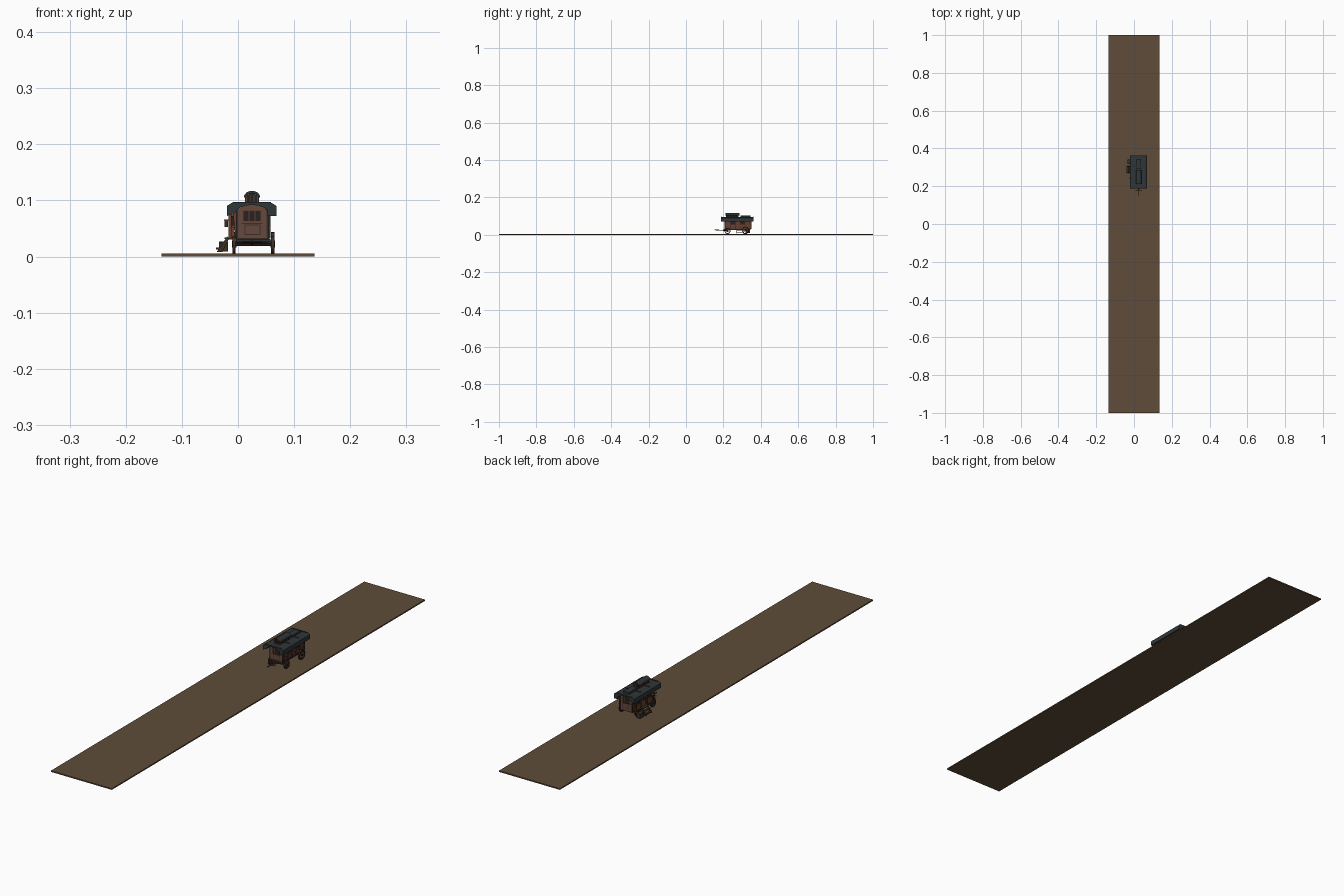
import bpy, bmesh, math
from mathutils import Matrix, Vector

if "Cube" in bpy.data.objects:
    bpy.data.objects.remove(bpy.data.objects["Cube"])


def material(name, r, g, b):
    m = bpy.data.materials.new(name)
    m.diffuse_color = (r, g, b, 1)
    m.use_nodes = True
    m.node_tree.nodes["Principled BSDF"].inputs["Base Color"].default_value = m.diffuse_color
    return m


EARTH = material("earth brown", 0.115, 0.073, 0.041)
ROOF = material("slate roof", 0.030, 0.037, 0.040)
RED = material("red brown wood", 0.150, 0.050, 0.026)
PANEL = material("faded panel wood", 0.130, 0.066, 0.048)
DARK = material("dark timber", 0.045, 0.028, 0.018)
GLASS = material("dark glass", 0.018, 0.016, 0.016)
IRON = material("iron", 0.030, 0.030, 0.030)
CX = 0.025  # centre line of the wagon


def finish(name, bm, mat):
    bmesh.ops.recalc_face_normals(bm, faces=bm.faces)
    me = bpy.data.meshes.new(name)
    bm.to_mesh(me)
    bm.free()
    me.materials.append(mat)
    ob = bpy.data.objects.new(name, me)
    bpy.context.collection.objects.link(ob)
    return ob


def box(name, x0, x1, y0, y1, z0, z1, mat):
    bm = bmesh.new()
    m = Matrix.Translation(((x0 + x1) / 2, (y0 + y1) / 2, (z0 + z1) / 2))
    bmesh.ops.create_cube(bm, size=1, matrix=m @ Matrix.Diagonal((x1 - x0, y1 - y0, z1 - z0, 1)))
    return finish(name, bm, mat)


def extrude(name, profile, y0, y1, mat):
    """Extrude an (x, z) outline along y."""
    bm = bmesh.new()
    f = bm.faces.new([bm.verts.new((x, y0, z)) for x, z in profile])
    r = bmesh.ops.extrude_face_region(bm, geom=[f])
    bmesh.ops.translate(bm, vec=(0, y1 - y0, 0), verts=[v for v in r["geom"] if isinstance(v, bmesh.types.BMVert)])
    return finish(name, bm, mat)


def rod(name, a, b, r, mat, sides=8):
    a, b = Vector(a), Vector(b)
    d = b - a
    bm = bmesh.new()
    bmesh.ops.create_cone(bm, cap_ends=True, segments=sides, radius1=r, radius2=r, depth=d.length,
                          matrix=Matrix.Translation((a + b) / 2) @ d.to_track_quat('Z', 'Y').to_matrix().to_4x4())
    return finish(name, bm, mat)


def arch(half, base, spring, top, n=8):
    """Outline with straight sides and a rounded top."""
    pts = [(CX - half, base), (CX + half, base)]
    for i in range(n + 1):
        a = math.pi * i / n
        pts.append((CX + half * math.cos(a), spring + (top - spring) * math.sin(a)))
    return pts


def wheel(name, x, y, z, r):
    bm = bmesh.new()
    n, w = 20, 0.0028
    rings = []
    for i in range(n):
        a = 2 * math.pi * i / n
        rings.append([bm.verts.new((x + dx, y + q * math.cos(a), z + q * math.sin(a)))
                      for dx, q in ((-w, r), (w, r), (w, r - 0.004), (-w, r - 0.004))])
    for i in range(n):
        p, q = rings[i], rings[(i + 1) % n]
        for k in range(4):
            bm.faces.new((p[k], p[(k + 1) % 4], q[(k + 1) % 4], q[k]))
    finish(name + "_rim", bm, DARK)
    rod(name + "_hub", (x - 0.004, y, z), (x + 0.004, y, z), 0.0045, IRON, 12)
    for i in range(4):
        a = math.pi * i / 4
        dy, dz = (r - 0.003) * math.cos(a), (r - 0.003) * math.sin(a)
        rod(f"{name}_spokes_{i}", (x, y - dy, z - dz), (x, y + dy, z + dz), 0.0012, RED, 6)


# road strip
box("road", -0.136, 0.136, -1, 1, 0, 0.005, EARTH)

# undercarriage
box("chassis", -0.003, 0.053, 0.205, 0.345, 0.025, 0.032, DARK)
box("front_bar", -0.004, 0.058, 0.200, 0.207, 0.026, 0.031, IRON)
for tag, y, r in (("front", 0.222, 0.016), ("rear", 0.318, 0.0195)):
    rod(tag + "_axle", (-0.007, y, 0.005 + r), (0.062, y, 0.005 + r), 0.002, IRON)
    for side, x in (("left", -0.007), ("right", 0.062)):
        wheel(f"{tag}_{side}_wheel", x, y, 0.0045 + r, r)

# draw pole with crossbar
rod("draw_pole", (CX, 0.225, 0.022), (CX, 0.152, 0.027), 0.002, DARK)
rod("draw_crossbar", (0.008, 0.177, 0.026), (0.042, 0.177, 0.026), 0.0015, DARK)
for s in (-1, 1):
    rod("draw_brace", (CX + s * 0.018, 0.215, 0.024), (CX, 0.182, 0.025), 0.0013, DARK)

# cabin, its sides leaning outward
extrude("cabin", [(-0.004, 0.031), (0.052, 0.031), (0.056, 0.085), (-0.010, 0.085)], 0.212, 0.342, RED)
for tag, y in (("front", 0.208), ("rear", 0.342)):
    extrude(tag + "_gable", arch(0.027, 0.028, 0.080, 0.092), y, y + 0.004, PANEL)

# gable windows and lower panels at both ends
for tag, y0, y1 in (("front", 0.2068, 0.209), ("rear", 0.345, 0.3472)):
    box(tag + "_window_frame", 0.008, 0.042, y0, y1, 0.061, 0.083, RED)
    e = -0.0008 if tag == "front" else 0.0008
    for i in range(3):
        x = 0.010 + i * 0.0105
        box(f"{tag}_pane_{i}", x, x + 0.009, y0 + e, y1 + e, 0.063, 0.081, GLASS)
    box(tag + "_lower_panel", 0.012, 0.040, y0, y1, 0.038, 0.057, DARK)
    box(tag + "_lower_inset", 0.0135, 0.0385, y0 + e, y1 + e, 0.040, 0.055, PANEL)
    box(tag + "_sill", 0.006, 0.044, y0 - 0.001, y1 + 0.001, 0.058, 0.060, DARK)
    for x in (-0.004, 0.051):
        box(tag + "_corner_post", x, x + 0.004, y0, y1 + 0.002, 0.030, 0.080, DARK)

# right side ribs, rail and windows
for i in range(6):
    y = 0.211 + i * 0.0255
    box(f"right_rib_{i}", 0.050, 0.0575, y, y + 0.004, 0.032, 0.078, DARK)
box("right_rail", 0.050, 0.0580, 0.210, 0.344, 0.050, 0.053, PANEL)
for y in (0.241, 0.292):
    box("right_window", 0.052, 0.0566, y, y + 0.020, 0.055, 0.073, GLASS)

# left side entrance bay, door, windows and lamp
box("entrance_floor", -0.017, -0.002, 0.232, 0.342, 0.030, 0.034, DARK)
for y in (0.232, 0.268, 0.304, 0.338):
    box("entrance_post", -0.017, -0.012, y, y + 0.005, 0.032, 0.080, RED)
box("left_door", -0.0125, -0.006, 0.275, 0.302, 0.034, 0.076, PANEL)
box("left_door_pane", -0.0132, -0.006, 0.280, 0.297, 0.056, 0.072, GLASS)
for y in (0.239, 0.311):
    box("left_wall_panel", -0.014, -0.006, y - 0.002, y + 0.027, 0.034, 0.052, RED)
    box("left_window", -0.0120, -0.006, y, y + 0.024, 0.055, 0.072, GLASS)
box("lamp_body", -0.024, -0.018, 0.238, 0.246, 0.053, 0.064, IRON)
box("lamp_cap", -0.025, -0.016, 0.237, 0.247, 0.064, 0.066, RED)

# steps on the left
for i in range(3):
    x = -0.039 + i * 0.0075
    z = 0.013 + i * 0.009
    box(f"step_{i}", x, x + 0.009, 0.273, 0.305, z, z + 0.003, DARK)
for y in (0.271, 0.305):
    extrude("step_stringer", [(-0.038, 0.008), (-0.028, 0.008), (-0.016, 0.032), (-0.019, 0.036)], y, y + 0.003, DARK)
box("side_crate", -0.034, -0.018, 0.318, 0.342, 0.009, 0.027, DARK)

# roof with deep side valances and an arched opening under it
inner = arch(0.028, 0.072, 0.079, 0.092)[1:]
roof = [(-0.020, 0.072), (-0.020, 0.090), (-0.012, 0.095), (0.061, 0.095), (0.069, 0.090), (0.069, 0.072)] + inner[:1] + inner[1:]
extrude("roof", roof, 0.188, 0.362, ROOF)
for y in (0.189, 0.245, 0.302, 0.357):
    box("roof_batten", -0.010, 0.059, y, y + 0.004, 0.094, 0.097, IRON)

# raised roof lantern with barred arch ends
extrude("lantern_wall", arch(0.0115, 0.094, 0.103, 0.113), 0.216, 0.280, GLASS)
outer = arch(0.0145, 0.104, 0.106, 0.117)[2:]
under = arch(0.0115, 0.104, 0.104, 0.113)[2:]
extrude("lantern_roof", outer + under[::-1], 0.211, 0.285, ROOF)
for y in (0.2145, 0.280):
    for i in range(4):
        x = CX - 0.0105 + i * 0.0065
        box("lantern_bar", x, x + 0.0015, y, y + 0.0015, 0.095, 0.110, RED)
    box("lantern_sill", CX - 0.013, CX + 0.013, y - 0.001, y + 0.002, 0.094, 0.097, RED)
for s in (-1, 1):
    for i in range(5):
        y = 0.218 + i * 0.014
        x = CX + s * 0.0118
        box("lantern_side_bar", x - 0.001, x + 0.001, y, y + 0.002, 0.095, 0.106, RED)

# luggage roll behind the lantern
box("roof_chest", CX - 0.012, CX + 0.012, 0.292, 0.345, 0.094, 0.103, ROOF)
